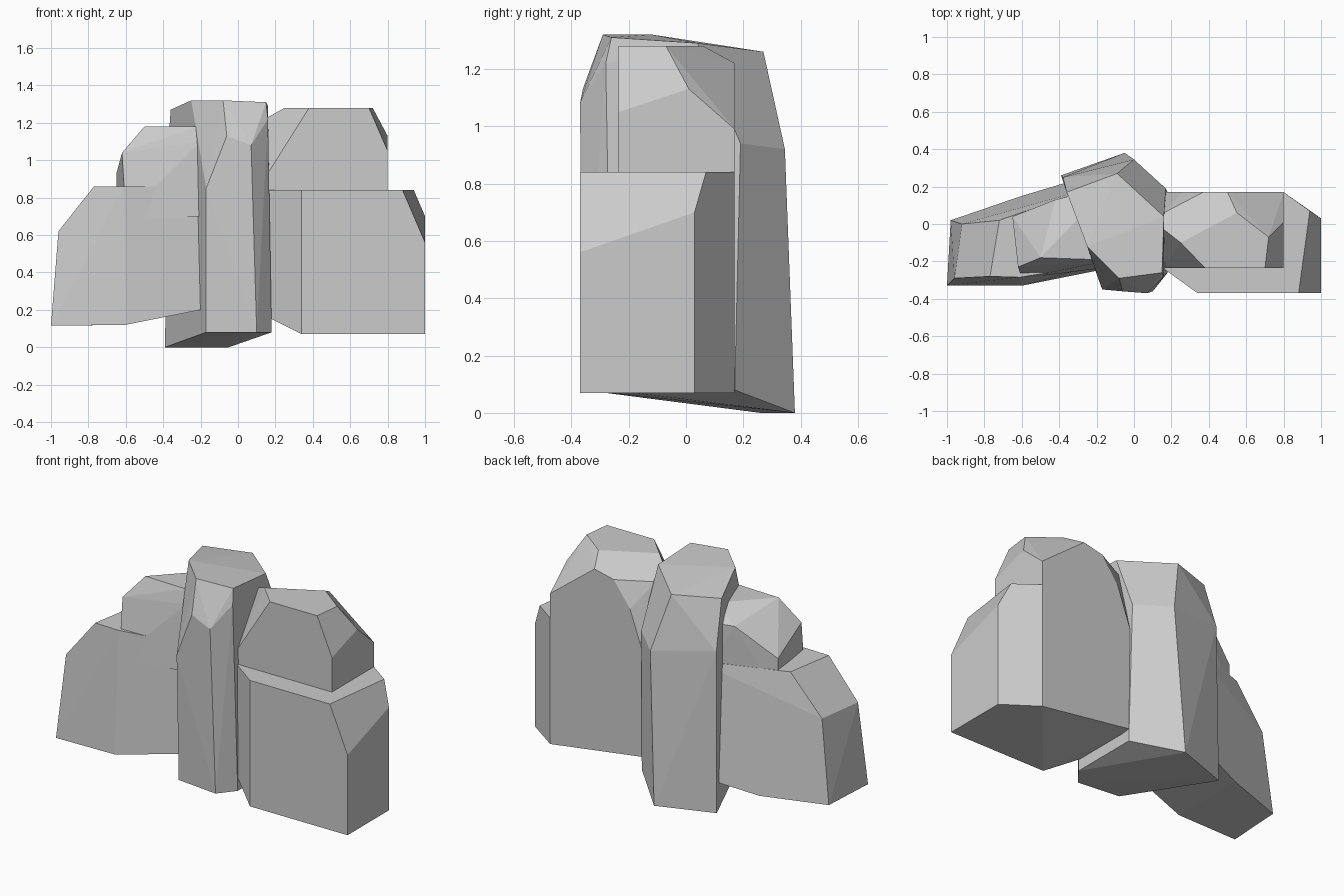
import bpy, bmesh


def rock(name, *points):
    """Flat-faced boulder: convex hull around a few corner points."""
    bm = bmesh.new()
    for p in points:
        bm.verts.new(p)
    res = bmesh.ops.convex_hull(bm, input=bm.verts[:])
    loose = {v for v in bm.verts if not v.link_faces}
    bmesh.ops.delete(bm, geom=list(loose), context='VERTS')
    bmesh.ops.dissolve_limit(bm, angle_limit=0.04, verts=bm.verts[:], edges=bm.edges[:])
    bmesh.ops.recalc_face_normals(bm, faces=bm.faces[:])
    mesh = bpy.data.meshes.new(name)
    bm.to_mesh(mesh)
    bm.free()
    obj = bpy.data.objects.new(name, mesh)
    bpy.context.collection.objects.link(obj)
    return obj


# tall middle rock: base, shoulders, top
rock("center_rock",
     (-.39, .26, 0), (-.05, .38, 0), (.18, .17, .08), (.18, -.26, .08), (.10, -.36, .08), (-.17, -.33, .08),
     (-.17, -.35, .85), (-.06, -.36, 1.13), (.07, -.37, 1.08), (.16, -.28, 1.22),
     (.17, .19, .94), (0, .345, .92), (-.38, .25, .98),
     (-.36, .17, 1.27), (-.25, -.12, 1.32), (-.08, -.29, 1.32), (.15, -.26, 1.31), (.16, .04, 1.29), (-.09, .27, 1.26))

# broad right rock
rock("right_lower_rock",
     (1, -.37, .07), (1, .03, .07), (.8, .17, .07), (.34, -.37, .07), (.16, -.24, .16), (.16, .17, .16),
     (1, -.37, .56), (1, .03, .70),
     (.88, -.37, .84), (.94, .07, .84), (.8, .17, .84), (.34, -.37, .84), (.16, -.24, .84), (.16, .17, .76))

# chamfered block on the right rock
rock("right_upper_rock",
     (.16, -.235, .5), (.8, -.235, .5), (.8, .17, .5), (.16, .17, .5),
     (.8, -.235, 1.05), (.8, .01, 1.13), (.8, .17, .99), (.5, .17, 1.22), (.37, .17, 1.19),
     (.26, .17, 1.04), (.16, .17, .76), (.16, .06, 1.19), (.16, -.03, 1.23), (.16, -.235, .93),
     (.38, -.235, 1.28), (.70, -.235, 1.28), (.72, -.07, 1.28), (.55, .06, 1.28), (.25, -.10, 1.28))

# broad left rock
rock("left_lower_rock",
     (-1, -.33, .115), (-.98, .02, .115), (-.6, -.33, .12), (-.6, .15, .12), (-.2, -.25, .2), (-.2, .27, .2),
     (-.96, -.29, .62), (-.92, 0, .62),
     (-.77, -.28, .86), (-.72, .02, .86), (-.61, -.285, .86), (-.2, -.22, .86), (-.2, .2, .86))

# smaller rock stepping up on the left
rock("left_upper_rock",
     (-.6, -.29, .7), (-.65, .04, .7), (-.2, -.24, .7), (-.2, .19, .7),
     (-.62, -.23, 1.04), (-.65, .04, .93), (-.3, .16, 1.1),
     (-.5, -.18, 1.18), (-.22, -.19, 1.18), (-.2, -.21, 1.1), (-.42, .13, 1.1), (-.25, .08, 1.18))
